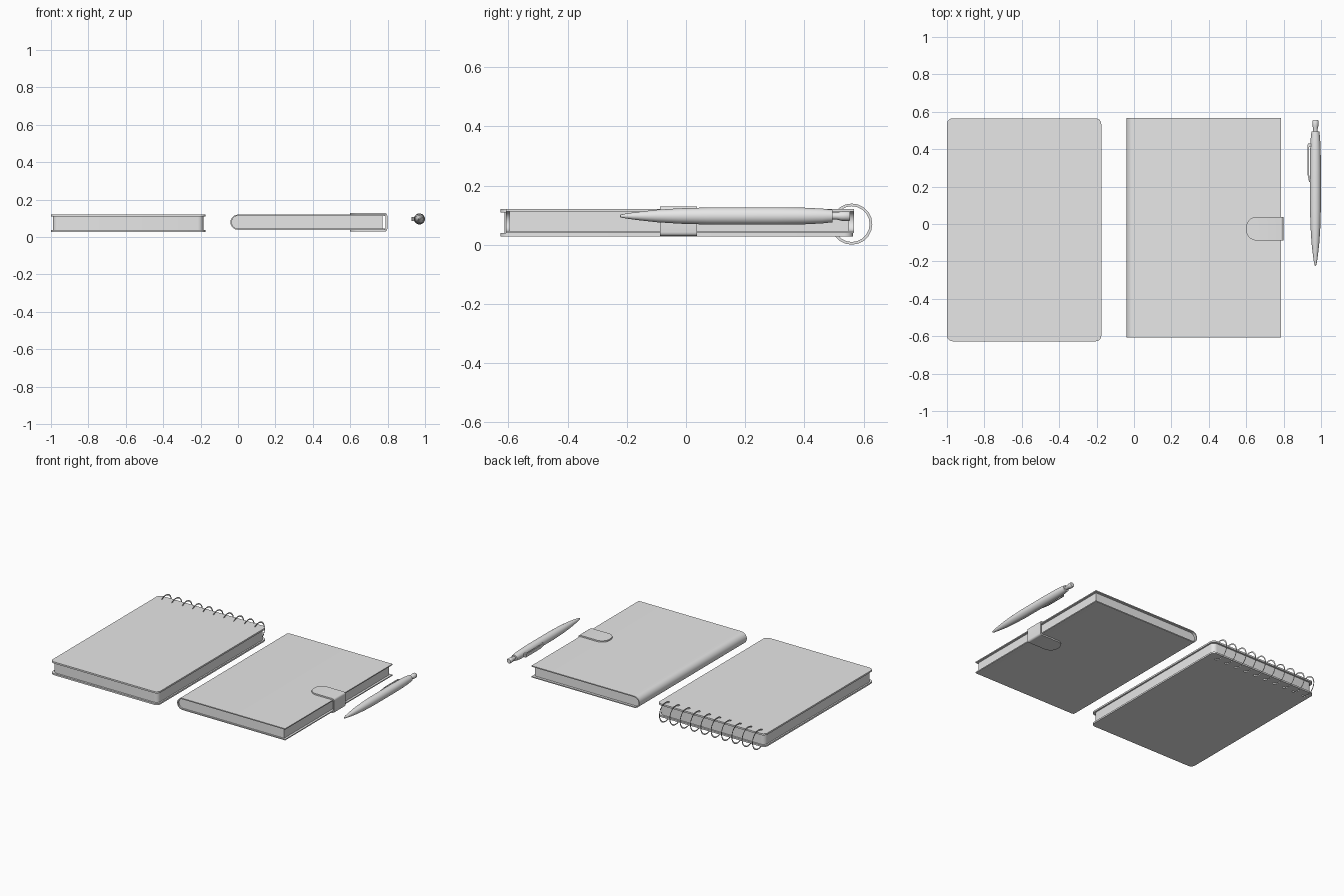
import bpy, bmesh, math
from mathutils import Matrix, Vector

cube = bpy.data.objects.get("Cube")
if cube:
    bpy.data.objects.remove(cube, do_unlink=True)

grey = bpy.data.materials.new("light grey")
grey.use_nodes = True
grey.diffuse_color = (0.8, 0.8, 0.8, 1)
grey.node_tree.nodes["Principled BSDF"].inputs["Base Color"].default_value = (0.8, 0.8, 0.8, 1)


def finish(name, bm, angle=35):
    """Turn a bmesh into a shaded grey object."""
    bmesh.ops.recalc_face_normals(bm, faces=bm.faces[:])
    mesh = bpy.data.meshes.new(name)
    bm.to_mesh(mesh)
    bm.free()
    mesh.materials.append(grey)
    obj = bpy.data.objects.new(name, mesh)
    bpy.context.collection.objects.link(obj)
    bpy.ops.object.select_all(action='DESELECT')
    obj.select_set(True)
    bpy.context.view_layer.objects.active = obj
    bpy.ops.object.shade_smooth_by_angle(angle=math.radians(angle))
    return obj


def rounded_slab(name, x, y, z, radius):
    """Box from (min, max) ranges with rounded upright corners."""
    bm = bmesh.new()
    bmesh.ops.create_cube(bm, size=1)
    for v in bm.verts:
        v.co = Vector([(r[0] + r[1]) / 2 + c * (r[1] - r[0]) for r, c in zip((x, y, z), v.co)])
    upright = [e for e in bm.edges if abs(e.verts[0].co.z - e.verts[1].co.z) > 1e-4]
    bmesh.ops.bevel(bm, geom=upright, offset=radius, segments=6, profile=0.5, affect='EDGES')
    return finish(name, bm)


def extrude_y(outline, y0, y1):
    """Extrude an x-z outline along y."""
    bm = bmesh.new()
    face = bm.faces.new([bm.verts.new((x, y0, z)) for x, z in outline])
    new = bmesh.ops.extrude_face_region(bm, geom=[face])["geom"]
    bmesh.ops.translate(bm, vec=(0, y1 - y0, 0), verts=[g for g in new if isinstance(g, bmesh.types.BMVert)])
    return bm


def arc(cx, cz, r, start, end, steps):
    angles = [math.radians(start + (end - start) * i / steps) for i in range(steps + 1)]
    return [(cx + r * math.cos(a), cz + r * math.sin(a)) for a in angles]


# Spiral notebook: two covers and the page block
rounded_slab("spiral_bottom_cover", (-1, -0.175), (-0.627, 0.565), (0.028, 0.039), 0.03)
rounded_slab("spiral_top_cover", (-1, -0.175), (-0.627, 0.565), (0.109, 0.12), 0.03)
rounded_slab("spiral_pages", (-0.99, -0.185), (-0.614, 0.553), (0.039, 0.109), 0.03)

# Binding rings
for i in range(10):
    bm = bmesh.new()
    n, m = 20, 8
    section = [bm.verts.new((0, 0.065 + y, z)) for y, z in arc(0, 0, 0.0045, 0, 360 - 360 / m, m - 1)]
    edges = [bm.edges.new((section[k], section[(k + 1) % m])) for k in range(m)]
    bmesh.ops.spin(bm, geom=section + edges, cent=(0, 0, 0), axis=(1, 0, 0), angle=math.tau, steps=n)
    bmesh.ops.remove_doubles(bm, verts=bm.verts[:], dist=1e-5)
    bmesh.ops.translate(bm, vec=(-0.947 + 0.0792 * i, 0.56, 0.0697), verts=bm.verts[:])
    finish(f"binding_ring_{i + 1}", bm, 60)

# Bound notebook: cover wrapped around a round spine, with pages inside
MID, OUTER, INNER = 0.0795, 0.0405, 0.0335
outer = arc(0, MID, OUTER, 90, 270, 16)
inner = arc(0, MID, INNER, 270, 90, 16)
edge = 0.787
cover = [(edge, MID + OUTER)] + outer + [(edge, MID - OUTER), (edge, MID - INNER)] + inner + [(edge, MID + INNER)]
finish("wrapped_cover", extrude_y(cover, -0.608, 0.567))
pages = [(0.772, MID + INNER)] + arc(0, MID, INNER, 90, 270, 16) + [(0.772, MID - INNER)]
finish("bound_pages", extrude_y(pages, -0.597, 0.55))

# Closing strap: wraps the open edge, with rounded tongues above and below
TOP, BOTTOM, TIP = MID + 0.05, MID - 0.05, 0.6
strap = [(TIP, BOTTOM)] + arc(0.785, BOTTOM + 0.013, 0.013, 270, 360, 4)
strap += arc(0.785, TOP - 0.013, 0.013, 0, 90, 4)
strap += [(TIP, TOP), (TIP, MID + OUTER), (edge + 0.001, MID + OUTER),
          (edge + 0.001, MID - OUTER), (TIP, MID - OUTER)]
bm = extrude_y(strap, -0.088, 0.038)
corners = [e for e in bm.edges if all(abs(v.co.x - TIP) < 1e-4 for v in e.verts)
           and abs(e.verts[0].co.y - e.verts[1].co.y) < 1e-4
           and e.calc_length() < 0.02]
bmesh.ops.bevel(bm, geom=corners, offset=0.055, segments=8, profile=0.5, affect='EDGES')
finish("closing_strap", bm)

# Pen: turned barrel with push button
PEN = Vector((0.97, 0, 0.097))


def turned(name, profile):
    bm = bmesh.new()
    verts = [bm.verts.new((r, y, 0)) for y, r in profile]
    edges = [bm.edges.new(pair) for pair in zip(verts, verts[1:])]
    bmesh.ops.spin(bm, geom=verts + edges, cent=(0, 0, 0), axis=(0, 1, 0), angle=math.tau, steps=28)
    bmesh.ops.remove_doubles(bm, verts=bm.verts[:], dist=1e-5)
    bmesh.ops.translate(bm, vec=PEN, verts=bm.verts[:])
    return finish(name, bm)


turned("pen_barrel", [(-0.224, 0), (-0.222, 0.004), (-0.205, 0.008), (-0.17, 0.013), (-0.1, 0.021),
                      (-0.02, 0.026), (0.08, 0.029), (0.3, 0.0295), (0.4, 0.028), (0.46, 0.025),
                      (0.495, 0.021), (0.495, 0)])
turned("pen_button", [(0.48, 0), (0.48, 0.011), (0.51, 0.012), (0.525, 0.016), (0.55, 0.017),
                      (0.555, 0.014), (0.555, 0)])

# Pen clip on the inner side of the barrel
clip = [(0.95, 0.43), (0.932, 0.43), (0.927, 0.424), (0.927, 0.27), (0.936, 0.225),
        (0.942, 0.225), (0.935, 0.272), (0.935, 0.412), (0.95, 0.412)]
bm = extrude_y(clip, -0.011, 0.011)
for v in bm.verts:
    v.co = Vector((v.co.x, v.co.z, PEN.z + v.co.y))
finish("pen_clip", bm)
